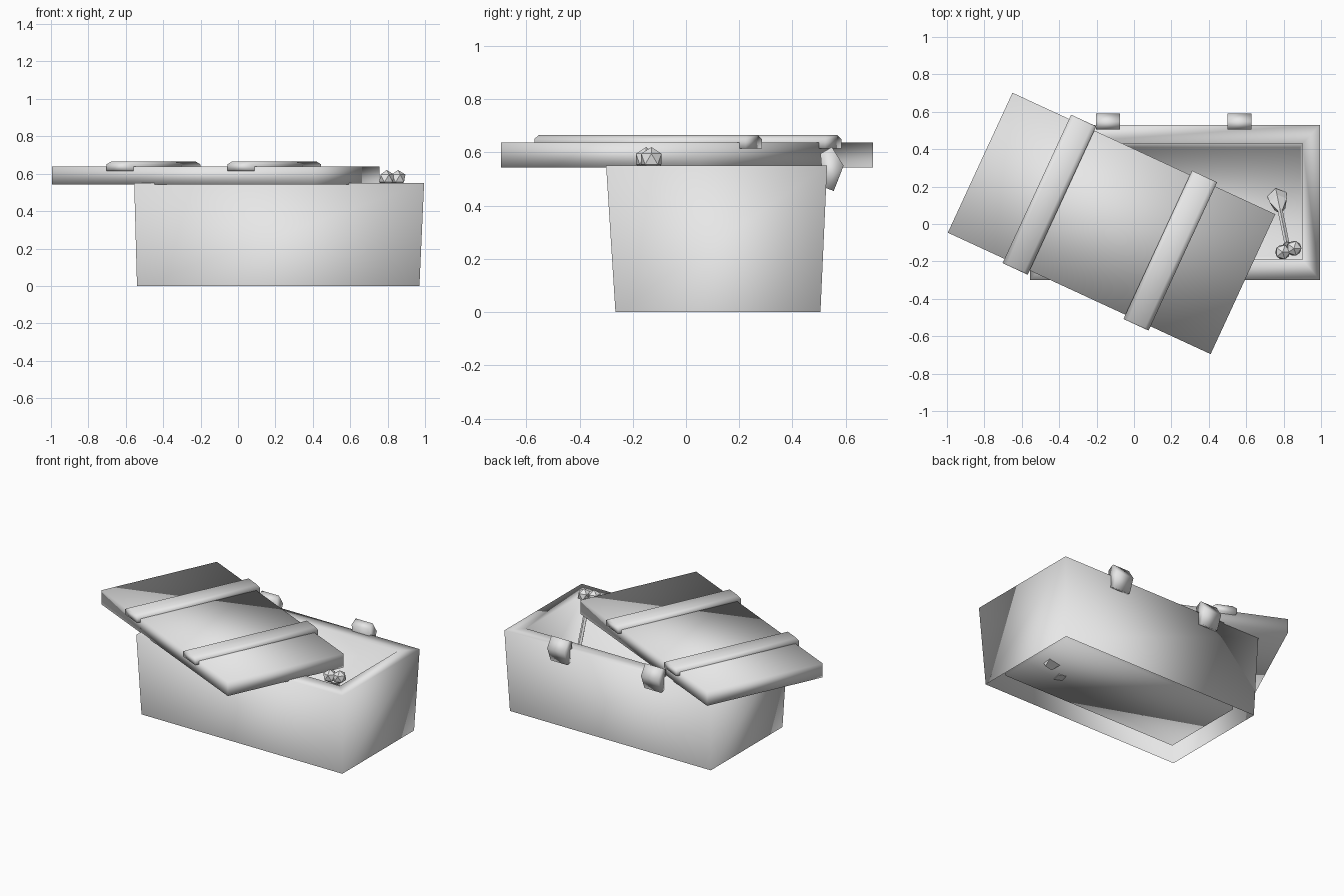
import bpy
import bmesh
from math import radians
from mathutils import Matrix, Vector

cube = bpy.data.objects.get("Cube")
if cube:
    bpy.data.objects.remove(cube, do_unlink=True)

stone = bpy.data.materials.new("grey_stone")
stone.use_nodes = True
GREY = (0.8, 0.8, 0.8, 1)
stone.diffuse_color = GREY
stone.node_tree.nodes["Principled BSDF"].inputs["Base Color"].default_value = GREY


def finish(name, bm, smooth=True, matrix=None):
    """Turn a bmesh into a named stone object."""
    bmesh.ops.recalc_face_normals(bm, faces=bm.faces)
    for f in bm.faces:
        f.smooth = smooth
    mesh = bpy.data.meshes.new(name)
    bm.to_mesh(mesh)
    bm.free()
    mesh.materials.append(stone)
    obj = bpy.data.objects.new(name, mesh)
    bpy.context.collection.objects.link(obj)
    if matrix:
        obj.matrix_world = matrix
    return obj


def loft(bm, rings, start_cap, end_cap):
    """Skin a list of point rings, with optional end caps."""
    loops = [[bm.verts.new(p) for p in ring] for ring in rings]
    n = len(loops[0])
    for a, b in zip(loops, loops[1:]):
        for i in range(n):
            j = (i + 1) % n
            bm.faces.new((a[i], a[j], b[j], b[i]))
    if start_cap:
        bm.faces.new(loops[0][::-1])
    if end_cap:
        bm.faces.new(loops[-1])


def rect(x0, x1, y0, y1, z):
    return [(x0, y0, z), (x1, y0, z), (x1, y1, z), (x0, y1, z)]


# Chest: flared outer walls, rim, inner walls and raised floor, open below
bm = bmesh.new()
loft(bm, [rect(-0.54, 0.97, -0.265, 0.505, 0),
          rect(-0.555, 0.995, -0.30, 0.53, 0.55),
          rect(-0.46, 0.90, -0.19, 0.43, 0.55),
          rect(-0.45, 0.89, -0.17, 0.41, 0.05)], False, True)
finish("chest", bm)

# Lid slab, turned askew, with two raised bands across it
turn = Matrix.Translation((-0.12, 0.003, 0)) @ Matrix.Rotation(radians(-24.8), 4, "Z")
bm = bmesh.new()
loft(bm, [rect(-0.774, 0.774, -0.412, 0.412, 0.543),
          rect(-0.774, 0.774, -0.412, 0.412, 0.638)], True, True)
finish("lid", bm, matrix=turn)

for side, x in (("right", -0.366), ("left", 0.346)):
    bm = bmesh.new()
    loft(bm, [rect(x - 0.074, x + 0.074, -0.437, 0.437, 0.615),
              rect(x - 0.074, x + 0.074, -0.437, 0.437, 0.65),
              rect(x - 0.05, x + 0.05, -0.43, 0.43, 0.665)], True, True)
    finish("lid_band_" + side, bm, matrix=turn)

# Hinge lugs on the back wall
lug = [(0.505, 0.595), (0.548, 0.62), (0.592, 0.55), (0.555, 0.455), (0.515, 0.47)]
for side, x in (("right", -0.14), ("left", 0.565)):
    bm = bmesh.new()
    loft(bm, [[(x + dx, y, z) for y, z in lug] for dx in (-0.064, 0.064)], True, True)
    finish("hinge_" + side, bm)


def bone(name, foot, head):
    """Thin faceted shaft, flared at the foot, with a double knob at the head."""
    foot, head = Vector(foot), Vector(head)
    axis = head - foot
    spin = axis.to_track_quat("Z", "Y").to_matrix().to_4x4()
    bm = bmesh.new()
    for r0, r1, t0, t1 in ((0.055, 0.05, -0.05, 0.06), (0.05, 0.014, 0.06, 0.22),
                           (0.014, 0.014, 0.22, 0.86), (0.014, 0.04, 0.86, 0.96)):
        place = Matrix.Translation(foot + axis * (t0 + t1) / 2) @ spin
        bmesh.ops.create_cone(bm, cap_ends=True, segments=5, radius1=r0, radius2=r1,
                              depth=axis.length * (t1 - t0), matrix=place)
    for dx in (-0.03, 0.03):
        place = Matrix.Translation(head + Vector((dx, dx / 3, 0)))
        bmesh.ops.create_icosphere(bm, subdivisions=1, radius=0.045, matrix=place)
    finish(name, bm, smooth=False)


# Bones inside: one leaning on the front corner, one lying on the floor
bone("leaning_bone", (0.77, 0.13, 0.07), (0.825, -0.14, 0.575))
bone("lying_bone", (0.62, 0.03, 0.09), (0.1, 0.15, 0.1))
